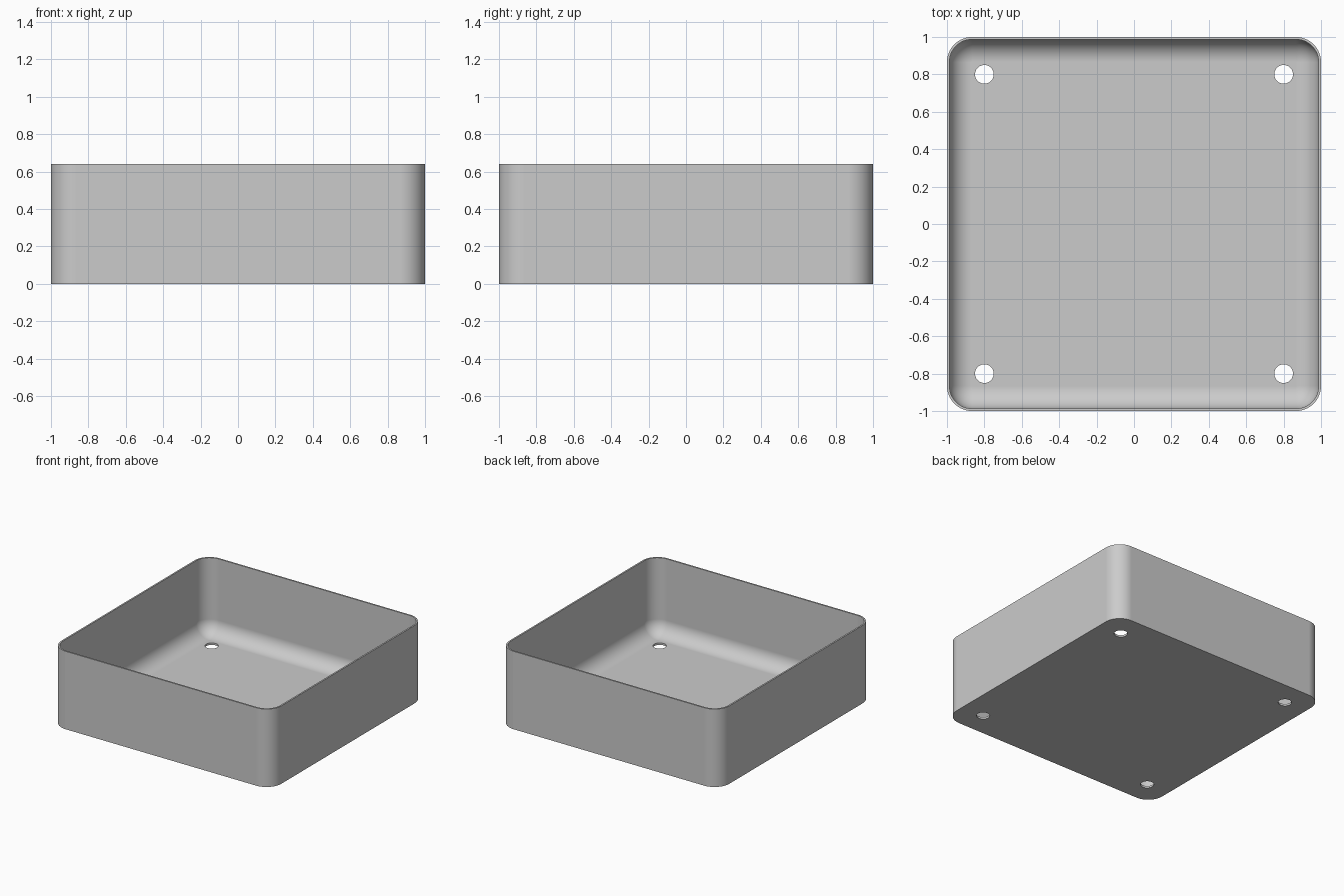
import bpy, bmesh, math

cube = bpy.data.objects.get("Cube")
if cube:
    bpy.data.objects.remove(cube)

HALF, HEIGHT = 1.0, 0.64
RADIUS, WALL, FLOOR = 0.135, 0.013, 0.016
FILLET = 0.12
HOLE_POS, HOLE_R = 0.8, 0.05
STEPS = 16

grey = bpy.data.materials.new("grey plastic")
grey.use_nodes = True
colour = (0.6, 0.6, 0.6, 1)
grey.diffuse_color = colour
grey.node_tree.nodes["Principled BSDF"].inputs["Base Color"].default_value = colour


def rounded_ring(bm, inset, z):
    """Loop of vertices round a square with rounded corners."""
    r = RADIUS - inset
    c = HALF - RADIUS
    ring = []
    for i, (sx, sy) in enumerate([(1, 1), (-1, 1), (-1, -1), (1, -1)]):
        for k in range(STEPS + 1):
            a = math.pi / 2 * (i + k / STEPS)
            ring.append(bm.verts.new((sx * c + r * math.cos(a), sy * c + r * math.sin(a), z)))
    return ring


# Tray shell: outside wall, rim, inside wall, then the fillet down to the floor
profile = [(0, 0), (0, HEIGHT), (WALL, HEIGHT)]
for k in range(STEPS + 1):
    a = math.pi / 2 * k / STEPS
    profile.append((WALL + FILLET * (1 - math.cos(a)), FLOOR + FILLET * (1 - math.sin(a))))

bm = bmesh.new()
rings = [rounded_ring(bm, d, z) for d, z in profile]
for low, high in zip(rings, rings[1:]):
    for i in range(len(low)):
        j = (i + 1) % len(low)
        bm.faces.new((low[i], low[j], high[j], high[i]))
bm.faces.new(rings[0][::-1])
bm.faces.new(rings[-1])
mesh = bpy.data.meshes.new("tray")
bm.to_mesh(mesh)
bm.free()
tray = bpy.data.objects.new("tray", mesh)
bpy.context.collection.objects.link(tray)
mesh.materials.append(grey)

# Round mounting holes through the floor corners
bm = bmesh.new()
for sx in (-1, 1):
    for sy in (-1, 1):
        made = bmesh.ops.create_cone(bm, cap_ends=True, segments=48, radius1=HOLE_R,
                                     radius2=HOLE_R, depth=0.2)
        bmesh.ops.translate(bm, verts=made["verts"], vec=(sx * HOLE_POS, sy * HOLE_POS, 0))
cut_mesh = bpy.data.meshes.new("hole_cutter")
bm.to_mesh(cut_mesh)
bm.free()
cut_mesh.materials.append(grey)
cutter = bpy.data.objects.new("hole_cutter", cut_mesh)
bpy.context.collection.objects.link(cutter)

bpy.ops.object.select_all(action="DESELECT")
tray.select_set(True)
bpy.context.view_layer.objects.active = tray
cut = tray.modifiers.new("holes", "BOOLEAN")
cut.object = cutter
cut.solver = "EXACT"
bpy.ops.object.modifier_apply(modifier=cut.name)
bpy.data.objects.remove(cutter)

# Smooth rounded surfaces, crisp rim and hole edges
bpy.ops.object.shade_smooth_by_angle(angle=math.radians(35))
weighted = tray.modifiers.new("even_normals", "WEIGHTED_NORMAL")
weighted.keep_sharp = True
